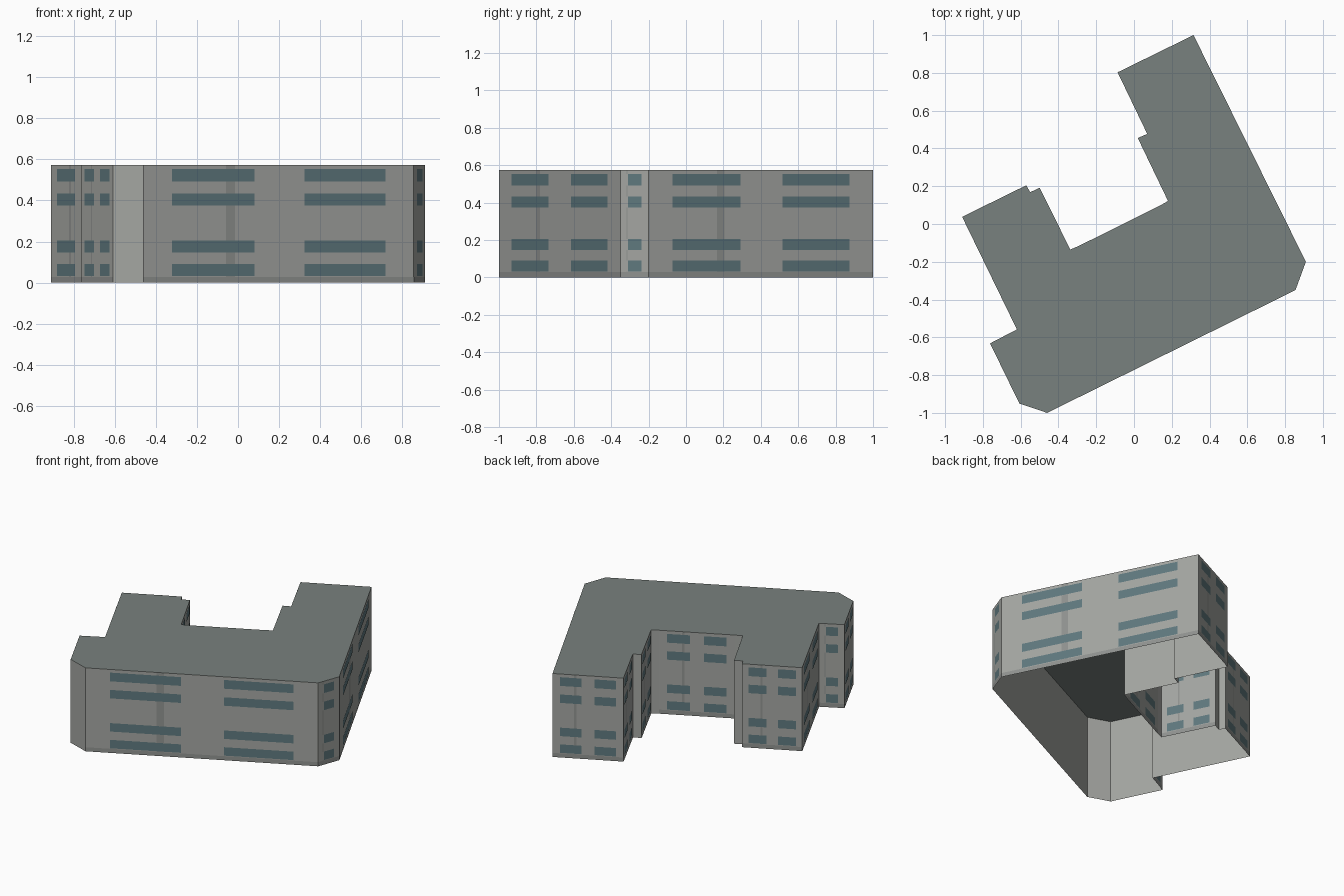
import bpy, bmesh
from mathutils import Vector

if "Cube" in bpy.data.objects:
    bpy.data.objects.remove(bpy.data.objects["Cube"])

H = 0.573
# Footprint corner (counter-clockwise) and number of window columns on the wall that starts there
PLAN = [
    (-0.46, -1.00, 2), (0.855, -0.35, 1), (0.91, -0.20, 2), (0.315, 1.00, 2),
    (-0.087, 0.803, 2), (0.07, 0.477, 0), (0.02, 0.455, 2), (0.18, 0.122, 0),
    (0.137, 0.097, 2), (-0.29, -0.115, 0), (-0.337, -0.135, 2), (-0.50, 0.192, 0),
    (-0.55, 0.168, 0), (-0.57, 0.205, 2), (-0.91, 0.038, 2), (-0.62, -0.558, 1),
    (-0.762, -0.632, 2), (-0.607, -0.95, 0),
]
ROWS = [(0.032, 0.09), (0.147, 0.205), (0.375, 0.433), (0.492, 0.552)]
COLUMNS = {0: [], 1: [(0.27, 0.75)], 2: [(0.105, 0.41), (0.595, 0.895)]}
PIPE = {1: (0.21, 0.25), 2: (0.305, 0.338)}
corners = [Vector((x, y, 0)) for x, y, n in PLAN]
up = Vector((0, 0, H))


def material(name, rgb):
    m = bpy.data.materials.new(name)
    m.diffuse_color = (*rgb, 1)
    m.use_nodes = True
    m.node_tree.nodes["Principled BSDF"].inputs["Base Color"].default_value = m.diffuse_color
    return m


def make(name, quads, mat):
    """Object from a list of polygons given as corner points."""
    bm = bmesh.new()
    for q in quads:
        bm.faces.new([bm.verts.new(p) for p in q])
    bmesh.ops.remove_doubles(bm, verts=bm.verts, dist=1e-5)
    me = bpy.data.meshes.new(name)
    bm.to_mesh(me)
    bm.free()
    me.materials.append(mat)
    ob = bpy.data.objects.new(name, me)
    bpy.context.collection.objects.link(ob)


def panel(a, b, span, z, lift):
    """Rectangle lying just outside the wall a-b."""
    d = b - a
    out = Vector((d.y, -d.x, 0)).normalized() * lift
    p, q = a + d * span[0] + out, a + d * span[1] + out
    lo, hi = Vector((0, 0, z[0])), Vector((0, 0, z[1]))
    return [p + lo, q + lo, q + hi, p + hi]


walls, windows, trim = [], [], []
for i, (x, y, n) in enumerate(PLAN):
    a, b = corners[i], corners[(i + 1) % len(corners)]
    walls.append([a, b, b + up, a + up])
    windows += [panel(a, b, c, r, 0.0015) for c in COLUMNS[n] for r in ROWS]
    # Dark plinth and vertical downpipe stripe on windowed walls
    if n:
        trim.append(panel(a, b, (0, 1), (0, 0.028), 0.0008))
        # The stripe shows between the window rows
        gaps = [0.028] + [z for r in ROWS for z in r] + [H]
        trim += [panel(a, b, PIPE[n], (gaps[k], gaps[k + 1]), 0.0008)
                 for k in range(0, len(gaps), 2)]

# Walls and roof form a shell that is open underneath
make("walls", walls, material("concrete", (0.37, 0.38, 0.36)))
make("roof", [[c + up for c in corners]], material("roofing", (0.19, 0.22, 0.21)))
make("windows", windows, material("window_glass", (0.115, 0.19, 0.21)))
make("wall_trim", trim, material("dark_concrete", (0.28, 0.29, 0.28)))
